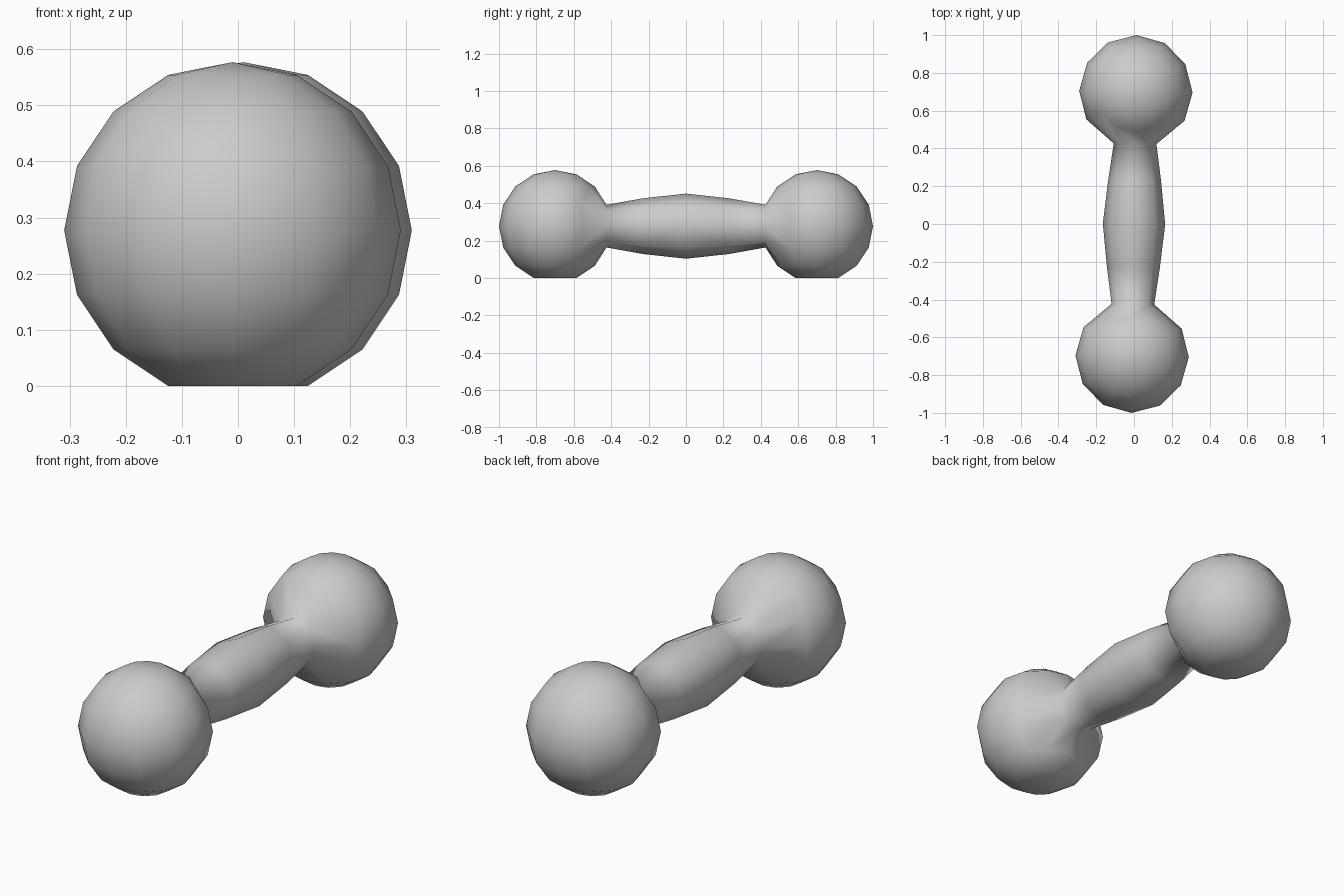
import bpy, bmesh, math
from mathutils import Matrix

if "Cube" in bpy.data.objects:
    bpy.data.objects.remove(bpy.data.objects["Cube"])

R, END_Y, Z0 = 0.3, 0.7, 0.277

# End ball: low-poly sphere with a flattened base
bm = bmesh.new()
bmesh.ops.create_uvsphere(bm, u_segments=12, v_segments=8, radius=R,
                          matrix=Matrix.Translation((0, END_Y, 0)))
for v in bm.verts:
    v.co.z = max(v.co.z, -Z0)

# Open the inner side and round the hole to an octagon
hub = min(bm.verts, key=lambda v: v.co.y)
bmesh.ops.delete(bm, geom=[hub], context='VERTS')
rim = [e for e in bm.edges if e.is_boundary]


def shape_ring(edges, y, hx, hz):
    for v in {v for e in edges for v in e.verts}:
        a = round(math.atan2(v.co.z, v.co.x) / (math.pi / 4)) * math.pi / 4
        v.co = (hx * math.cos(a), y, hz * math.sin(a))


shape_ring(rim, 0.425, 0.113, 0.114)

# Grip: swells toward the middle
for y, hx, hz in ((0.23, 0.14, 0.149), (0.0, 0.165, 0.174)):
    out = bmesh.ops.extrude_edge_only(bm, edges=rim)['geom']
    rim = [g for g in out if isinstance(g, bmesh.types.BMEdge) and g.is_boundary
           and all(v in out for v in g.verts)]
    shape_ring(rim, y, hx, hz)

bmesh.ops.recalc_face_normals(bm, faces=bm.faces)
for f in bm.faces:
    f.smooth = True
mesh = bpy.data.meshes.new("dumbbell")
bm.to_mesh(mesh)
bm.free()

# Mirror to the other end, with a slight turn about the vertical
obj = bpy.data.objects.new("dumbbell", mesh)
bpy.context.collection.objects.link(obj)
obj.location.z = Z0
obj.rotation_euler.z = math.radians(-0.8)
mod = obj.modifiers.new("mirror", 'MIRROR')
mod.use_axis = (False, True, False)
mod.use_clip = True
